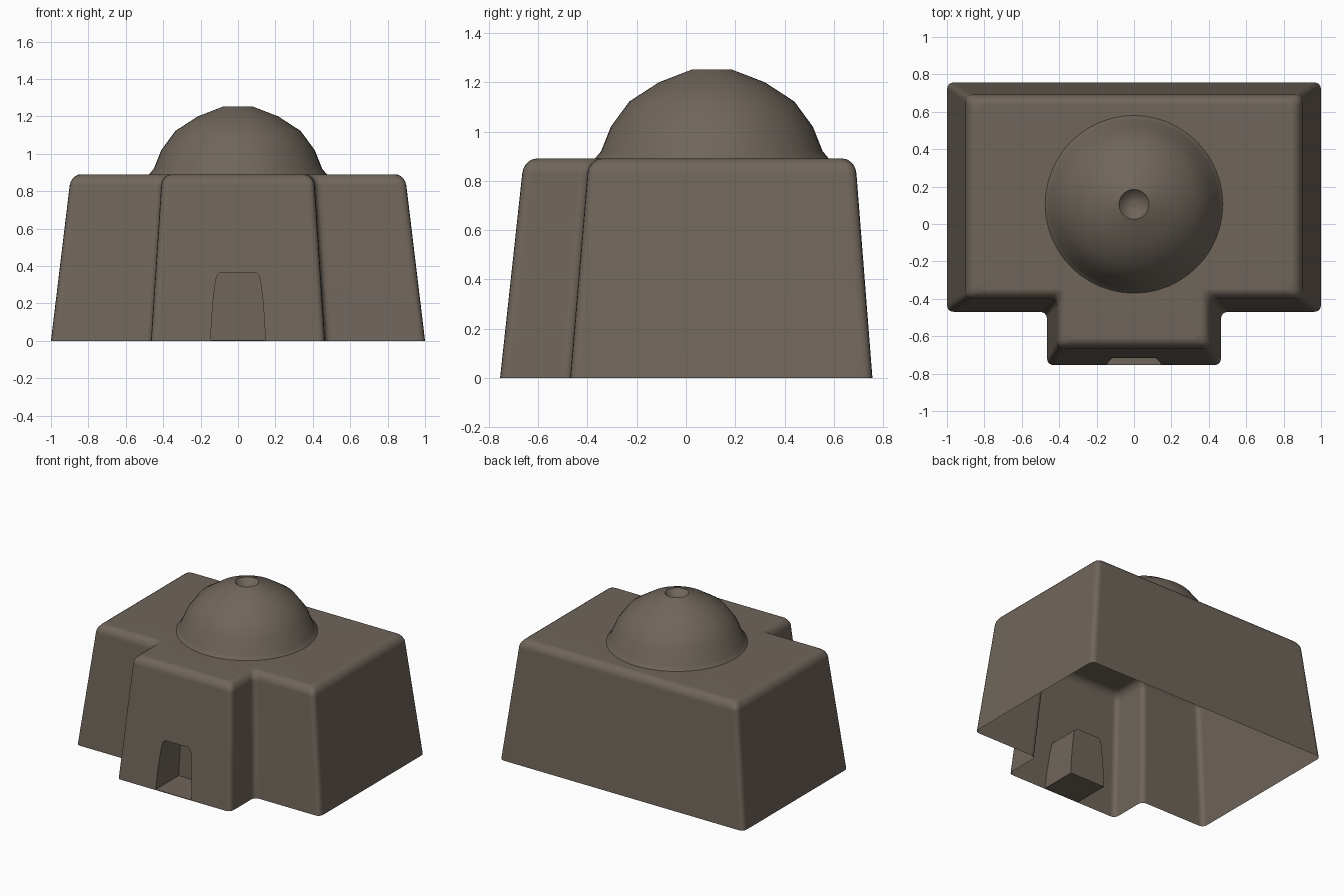
import bpy, bmesh, math
from mathutils import Vector

if "Cube" in bpy.data.objects:
    bpy.data.objects.remove(bpy.data.objects["Cube"])

mat = bpy.data.materials.new("warm grey plaster")
mat.diffuse_color = (0.16, 0.132, 0.105, 1)
mat.use_nodes = True
mat.node_tree.nodes["Principled BSDF"].inputs["Base Color"].default_value = mat.diffuse_color


def make_object(name, bm):
    bmesh.ops.recalc_face_normals(bm, faces=bm.faces[:])
    me = bpy.data.meshes.new(name)
    bm.to_mesh(me)
    bm.free()
    me.materials.append(mat)
    ob = bpy.data.objects.new(name, me)
    bpy.context.collection.objects.link(ob)
    return ob


def outline(z, inset):
    """T-shaped plan with rounded corners, leaning inwards with height."""
    t = z / 0.83
    x, back = 1 - 0.10 * t - inset, 0.757 - 0.065 * t - inset
    mid, front = -0.47 + 0.07 * t + inset, -0.755 + 0.09 * t + inset
    px = 0.465 - 0.055 * t - inset
    pts = [Vector((a, b, z)) for a, b in (
        (-x, back), (-x, mid), (-px, mid), (-px, front),
        (px, front), (px, mid), (x, mid), (x, back))]
    out = []
    for i, p in enumerate(pts):
        a = p + (pts[i - 1] - p).normalized() * 0.04
        b = p + (pts[(i + 1) % 8] - p).normalized() * 0.04
        for k in range(5):
            s = k / 4
            out.append(a * (1 - s) ** 2 + p * 2 * s * (1 - s) + b * s * s)
    return out


def loft(bm, rings):
    loops = [[bm.verts.new(p) for p in r] for r in rings]
    for lo, hi in zip(loops, loops[1:]):
        n = len(lo)
        for i in range(n):
            j = (i + 1) % n
            bm.faces.new((lo[i], lo[j], hi[j], hi[i]))
    return loops


def loop_edges(bm, loop):
    return [bm.edges.get((loop[i - 1], loop[i])) for i in range(len(loop))]


# Walls with rounded roof edge
bm = bmesh.new()
rings = [outline(0, 0)]
for k in range(6):
    a = math.pi / 2 * k / 5
    rings.append(outline(0.83 + 0.06 * math.sin(a), 0.05 * (1 - math.cos(a))))
walls = loft(bm, rings)
bm.faces.new(walls[0])

# Dome with a small hollow at its crown
profile = [(0.475, 0.89), (0.45, 0.92), (0.41, 1.02), (0.335, 1.122), (0.215, 1.2),
           (0.08, 1.252), (0.062, 1.23), (0.035, 1.217), (0.012, 1.213)]
N = 48
dome = loft(bm, [[Vector((r * math.cos(math.tau * i / N), 0.105 + r * math.sin(math.tau * i / N), z))
                  for i in range(N)] for r, z in profile])
bm.faces.new(dome[-1])

# Flat roof between the walls and the dome
bmesh.ops.triangle_fill(bm, use_beauty=True, normal=(0, 0, 1),
                        edges=loop_edges(bm, walls[-1]) + loop_edges(bm, dome[0]))
house = make_object("domed_house", bm)

# Doorway recess
half = [(0.145, 0.004), (0.142, 0.1), (0.132, 0.22), (0.121, 0.315), (0.113, 0.348), (0.095, 0.365)]
arch = half + [(-x, z) for x, z in reversed(half)]
bm = bmesh.new()
ends = loft(bm, [[Vector((x, y, z)) for x, z in arch] for y in (-0.9, -0.485)])
for e in ends:
    bm.faces.new(e)
cutter = make_object("doorway_cutter", bm)
cutter.hide_render = True

cut = house.modifiers.new("doorway", 'BOOLEAN')
cut.operation = 'DIFFERENCE'
cut.solver = 'EXACT'
cut.object = cutter
bpy.context.view_layer.objects.active = house
bpy.ops.object.select_all(action='DESELECT')
house.select_set(True)
bpy.ops.object.modifier_apply(modifier=cut.name)
bpy.data.objects.remove(cutter)

# Open underside
bm = bmesh.new()
bm.from_mesh(house.data)
base = [f for f in bm.faces if all(v.co.z < 0.001 for v in f.verts)]
bmesh.ops.delete(bm, geom=base, context='FACES')
bm.to_mesh(house.data)
bm.free()

bpy.ops.object.shade_smooth_by_angle(angle=math.radians(35))
wn = house.modifiers.new("even shading", 'WEIGHTED_NORMAL')
wn.keep_sharp = True
